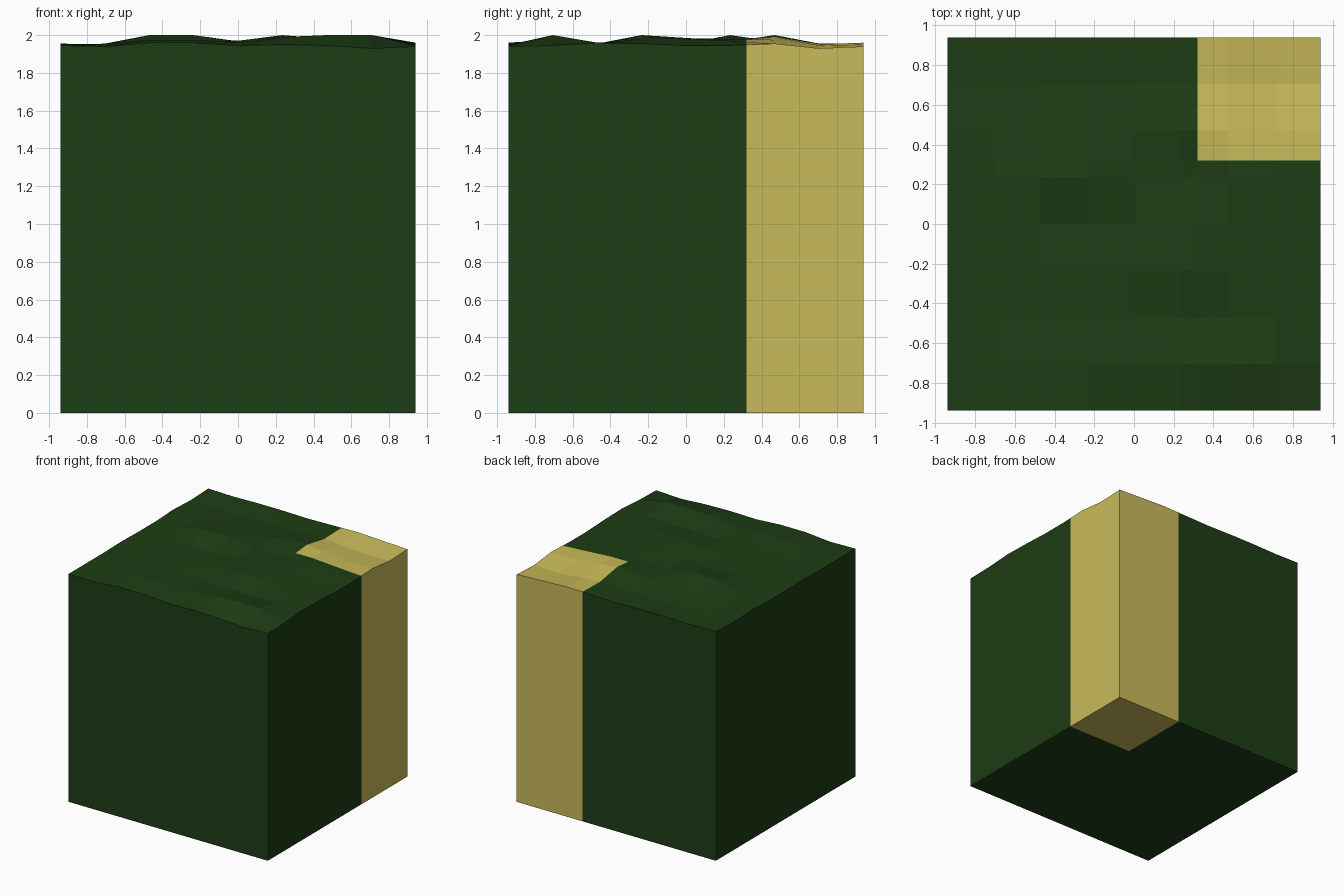
import bpy, bmesh

if "Cube" in bpy.data.objects:
    bpy.data.objects.remove(bpy.data.objects["Cube"])

HALF = 0.94      # half width of the block
SPLIT = 0.32     # where the sandy corner begins
CELL = 2 * HALF / 8

# Terrain heights above 1.9 in hundredths: rows front to back, left to right
HEIGHTS = [
    [4.5, 4, 6, 6, 4.5, 5, 4.5, 3, 4],
    [4.5, 5, 7.5, 7.5, 6, 9, 10, 10, 4.5],
    [4.5, 4.5, 6, 6, 5, 5.5, 5.5, 6, 6],
    [5, 5, 6, 6, 7, 10, 8, 6, 5.5],
    [4.5, 5, 5.5, 5, 7, 8.5, 8, 6, 4.5],
    [4.5, 5.5, 10, 10, 6.5, 6.5, 8, 7, 4.5],
    [5.5, 5, 6, 6.5, 7, 10, 7.5, 5, 5.5],
    [4.5, 4, 4, 4, 5, 5.5, 4.5, 2.5, 3],
    [5.5, 5, 5.5, 5.5, 5, 5.5, 6, 5, 4],
]


def height(x, y):
    """Interpolate the terrain grid at a point."""
    u, v = (x + HALF) / CELL, (y + HALF) / CELL
    i, j = min(int(u + 1e-6), 7), min(int(v + 1e-6), 7)
    u, v = u - i, v - j
    a = HEIGHTS[j][i] * (1 - u) + HEIGHTS[j][i + 1] * u
    b = HEIGHTS[j + 1][i] * (1 - u) + HEIGHTS[j + 1][i + 1] * u
    return 1.9 + (a * (1 - v) + b * v) / 100


def terrain_block(name, color, keep):
    """Lay the surface cells chosen by keep, then extrude them to the floor."""
    lines = sorted([-HALF + CELL * i for i in range(9)] + [SPLIT])
    bm = bmesh.new()
    verts = {}

    def vert(i, j):
        if (i, j) not in verts:
            x, y = lines[i], lines[j]
            verts[i, j] = bm.verts.new((x, y, height(x, y)))
        return verts[i, j]

    for i in range(9):
        for j in range(9):
            if keep(lines[i], lines[j]):
                bm.faces.new([vert(i, j), vert(i + 1, j),
                              vert(i + 1, j + 1), vert(i, j + 1)])

    # Keep the top surface and pull its copy down to form walls and base
    ret = bmesh.ops.extrude_face_region(bm, geom=bm.faces[:], use_keep_orig=True)
    for v in ret["geom"]:
        if isinstance(v, bmesh.types.BMVert):
            v.co.z = 0
    bmesh.ops.recalc_face_normals(bm, faces=bm.faces[:])

    mesh = bpy.data.meshes.new(name)
    bm.to_mesh(mesh)
    bm.free()
    mat = bpy.data.materials.new(name + "_color")
    mat.diffuse_color = color
    mat.use_nodes = True
    mat.node_tree.nodes["Principled BSDF"].inputs["Base Color"].default_value = mat.diffuse_color
    mesh.materials.append(mat)
    bpy.context.collection.objects.link(bpy.data.objects.new(name, mesh))


def in_corner(x, y):
    return x > SPLIT - 1e-4 and y > SPLIT - 1e-4


# Grass block with a notch, and the sandy column that fills it
terrain_block("grass_block", (0.012, 0.047, 0.007, 1),
              lambda x, y: not in_corner(x, y))
terrain_block("sand_corner", (0.584, 0.491, 0.1, 1), in_corner)
